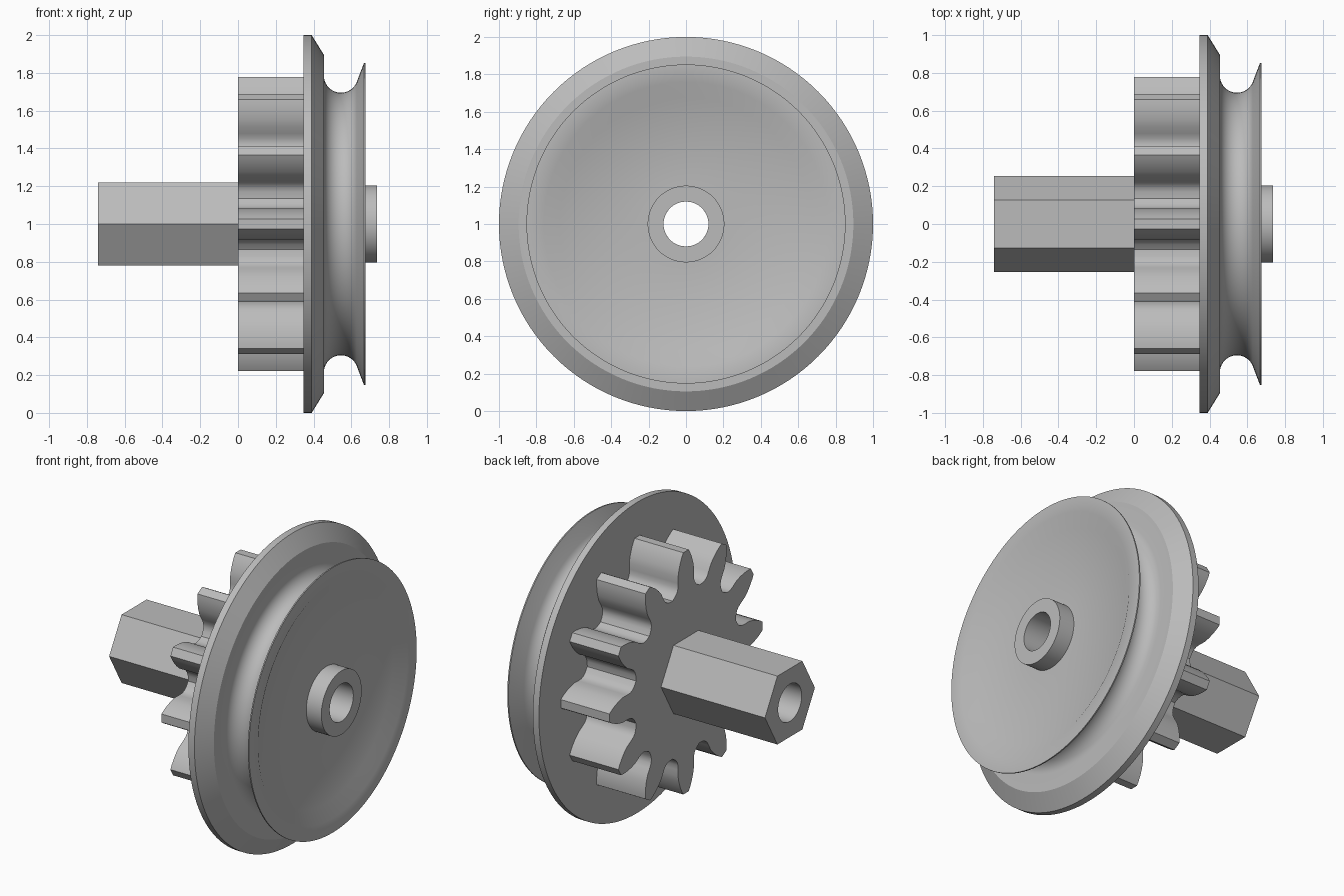
import bpy
import bmesh
from math import sin, cos, pi, radians, atan2, hypot

cube = bpy.data.objects.get("Cube")
if cube:
    bpy.data.objects.remove(cube, do_unlink=True)

BORE = 0.12
AXIS_Z = 1.0

grey = bpy.data.materials.new("plain grey")
grey.use_nodes = True
colour = (0.5, 0.5, 0.5, 1)
grey.diffuse_color = colour
grey.node_tree.nodes["Principled BSDF"].inputs["Base Color"].default_value = colour


def ring_solid(name, rings):
    """Bridge a closed loop of rings; each ring is (x, [(y, z), ...])."""
    bm = bmesh.new()
    loops = [[bm.verts.new((x, y, z + AXIS_Z)) for y, z in pts] for x, pts in rings]
    n = len(loops[0])
    for i, a in enumerate(loops):
        b = loops[(i + 1) % len(loops)]
        for j in range(n):
            k = (j + 1) % n
            bm.faces.new((a[j], a[k], b[k], b[j]))
    bmesh.ops.recalc_face_normals(bm, faces=bm.faces)
    mesh = bpy.data.meshes.new(name)
    bm.to_mesh(mesh)
    bm.free()
    mesh.materials.append(grey)
    obj = bpy.data.objects.new(name, mesh)
    bpy.context.collection.objects.link(obj)
    bpy.ops.object.select_all(action='DESELECT')
    obj.select_set(True)
    bpy.context.view_layer.objects.active = obj
    bpy.ops.object.shade_smooth_by_angle(angle=radians(30))
    return obj


def bored_prism(name, outline, x0, x1):
    """Extrude an outline along x with a round bore through it."""
    bore = [(BORE * y / hypot(y, z), BORE * z / hypot(y, z)) for y, z in outline]
    return ring_solid(name, [(x0, outline), (x1, outline), (x1, bore), (x0, bore)])


def lathe(name, profile, segments):
    """Turn a closed (x, radius) profile around the x axis."""
    angles = [2 * pi * i / segments for i in range(segments)]
    return ring_solid(name, [(x, [(r * cos(a), r * sin(a)) for a in angles])
                             for x, r in profile])


# Hexagonal shaft
corners = [(0.254 * cos(i * pi / 3), 0.254 * sin(i * pi / 3)) for i in range(6)]
hexagon = []
for i in range(6):
    (ay, az), (by, bz) = corners[i], corners[(i + 1) % 6]
    hexagon += [(ay + (by - ay) * t / 8, az + (bz - az) * t / 8) for t in range(8)]
bored_prism("hex_shaft", hexagon, -0.74, 0)

# Gear: half a tooth as (radial, sideways), mirrored and repeated
TEETH = 12
half = [(0.778, 0.027), (0.755, 0.042), (0.72, 0.059), (0.68, 0.073), (0.64, 0.081),
        (0.60, 0.080), (0.57, 0.081), (0.545, 0.091), (0.527, 0.108)]
valley = pi / TEETH
tooth = [(u, -v) for u, v in reversed(half)] + half
tooth.append((0.526 * cos(valley), 0.526 * sin(valley)))
gear_outline = []
for i in range(TEETH):
    a = 2 * pi * i / TEETH
    for u, v in tooth:
        r, t = hypot(u, v), a + atan2(v, u)
        gear_outline.append((r * cos(t), r * sin(t)))
bored_prism("gear", gear_outline, 0, 0.347)

# Flanged wheel with rounded groove, recessed face and hub
groove = []
for i in range(19):
    a = radians(180 + 158 * i / 18)
    groove.append((0.545 + 0.09 * cos(a), 0.785 + 0.09 * sin(a)))
profile = [(0.347, BORE), (0.347, 1), (0.39, 1), (0.455, 0.895)]
profile += groove
profile += [(0.667, 0.853), (0.675, 0.853), (0.675, 0.76), (0.63, 0.675),
            (0.63, 0.205), (0.737, 0.205), (0.737, BORE)]
lathe("grooved_wheel", profile, 128)
